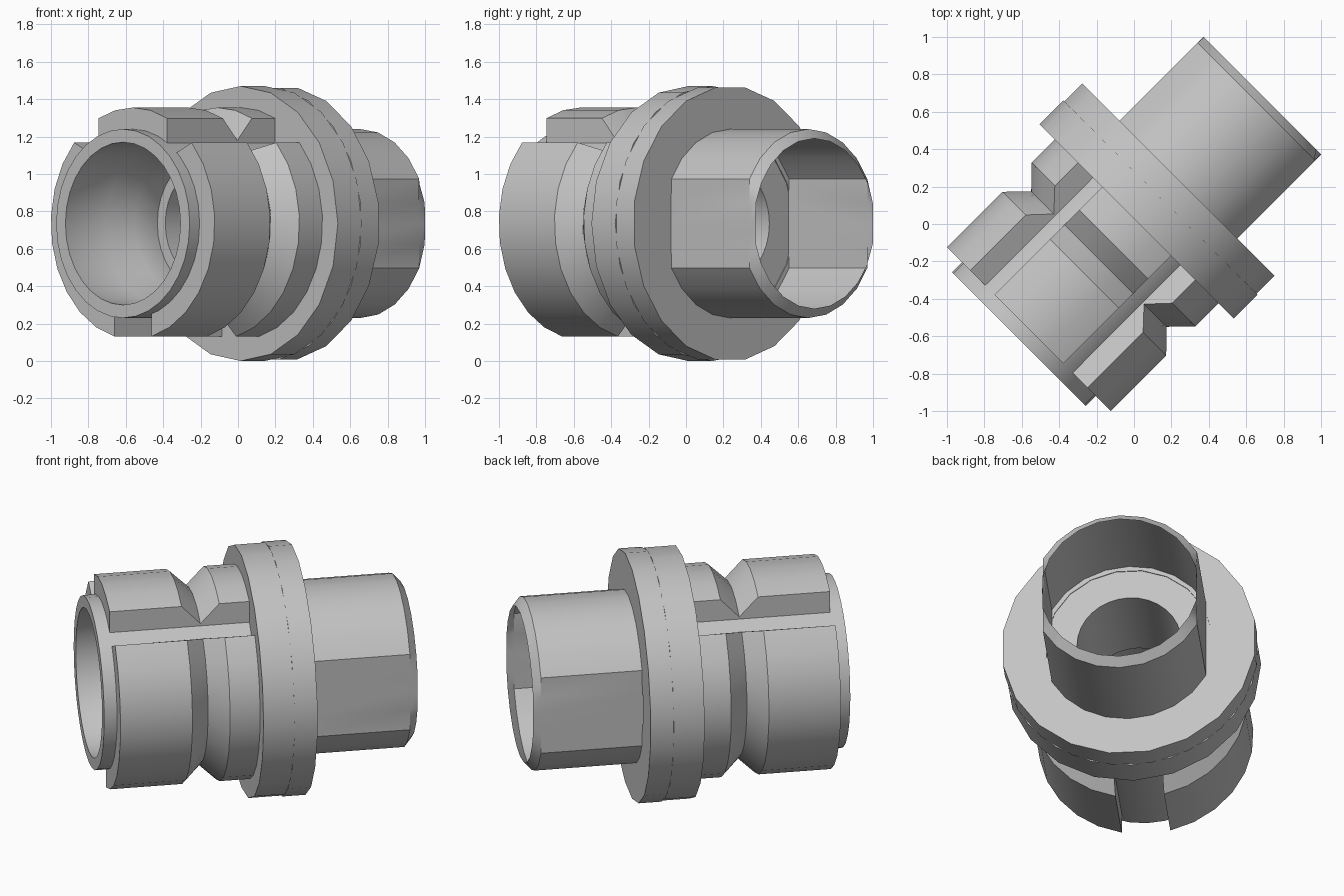
import bpy, bmesh
from math import acos, atan2, cos, sin, radians, pi, tau
from mathutils import Matrix

cube = bpy.data.objects.get("Cube")
if cube:
    bpy.data.objects.remove(cube, do_unlink=True)

AXIS_Z = 0.735
# Parts are made along +y, then turned diagonally and raised
PLACE = Matrix.Translation((0, 0, AXIS_Z)) @ Matrix.Rotation(radians(-45), 4, 'Z')

metal = bpy.data.materials.new("grey_metal")
metal.use_nodes = True
GREY = (0.55, 0.55, 0.55, 1)
metal.diffuse_color = GREY
metal.node_tree.nodes["Principled BSDF"].inputs["Base Color"].default_value = GREY


def finish(name, bm):
    bmesh.ops.recalc_face_normals(bm, faces=bm.faces)
    bm.transform(PLACE)
    mesh = bpy.data.meshes.new(name)
    bm.to_mesh(mesh)
    bm.free()
    mesh.materials.append(metal)
    ob = bpy.data.objects.new(name, mesh)
    bpy.context.collection.objects.link(ob)
    bpy.ops.object.select_all(action='DESELECT')
    ob.select_set(True)
    bpy.context.view_layer.objects.active = ob
    bpy.ops.object.shade_smooth_by_angle(angle=radians(30))
    return ob


def point(bm, t, r, a):
    return bm.verts.new((r * cos(a), t, r * sin(a)))


def bridge(bm, first, second, closed):
    n = len(first)
    for i in range(n if closed else n - 1):
        j = (i + 1) % n
        bm.faces.new((first[i], first[j], second[j], second[i]))


def lathe(name, profile, sides, phase=0.0):
    """Revolve a closed (position, radius) outline around the axis."""
    bm = bmesh.new()
    rings = [[point(bm, t, r, tau * i / sides + phase) for i in range(sides)]
             for t, r in profile]
    for i, ring in enumerate(rings):
        bridge(bm, ring, rings[(i + 1) % len(rings)], True)
    return finish(name, bm)


def sector(name, profile, start, end, steps, mirrored=False):
    """Revolve an outline through part of a turn; the end angles depend on radius."""
    bm = bmesh.new()
    slices = []
    for k in range(steps + 1):
        f = k / steps
        slices.append([point(bm, t, r, start(r) * (1 - f) + end(r) * f) for t, r in profile])
    for a, b in zip(slices, slices[1:]):
        bridge(bm, a, b, True)
    bm.faces.new(slices[0])
    bm.faces.new(slices[-1])
    if mirrored:
        bm.transform(Matrix.Scale(-1, 4, (1, 0, 0)))
    return finish(name, bm)


# Hollow core with stepped bore
lathe("core_sleeve", [(-0.87, 0.435), (-0.56, 0.435), (-0.42, 0.36), (-0.25, 0.36),
                      (-0.25, 0.3), (0.33, 0.3), (0.33, 0.505), (-0.87, 0.505)], 32)

# Flange made of two faceted discs
for name, t0, t1, phase in (("flange_front", 0.02, 0.2, 0), ("flange_back", 0.2, 0.335, pi / 20)):
    lathe(name, [(t0, 0.48), (t0, 0.735), (t1, 0.735), (t1, 0.48)], 20, phase)

# Raised pads with a V groove, separated by keyways
PAD = [(-0.795, 0.48), (-0.795, 0.62), (-0.375, 0.62), (-0.265, 0.515),
       (-0.155, 0.62), (0.03, 0.62), (0.03, 0.48)]
sector("top_pad", PAD, lambda r: acos(0.26 / r), lambda r: pi - acos(0.26 / r), 4)
for name, flip in (("side_pad_right", False), ("side_pad_left", True)):
    sector(name, PAD, lambda r: -acos(0.14 / r),
           lambda r: radians(49 - 41 * (r - 0.505)), 9, flip)

# Thin open tube with two flats and a chamfered end
FLAT, RADIUS = 0.445, 0.505
corner = acos(FLAT / RADIUS)
arc = [corner + (pi - 2 * corner) * i / 8 for i in range(9)]
half = [0, corner / 2] + arc + [pi - corner / 2]
angles = half + [a + pi for a in half]
bm = bmesh.new()
rings = []
for t, radius in ((0.33, RADIUS), (0.925, RADIUS), (0.97, 0.455)):
    rings.append([point(bm, t, min(radius, FLAT / max(abs(cos(a)), 0.01)), a) for a in angles])
for a, b in zip(rings, rings[1:]):
    bridge(bm, a, b, True)
finish("rear_tube", bm)
